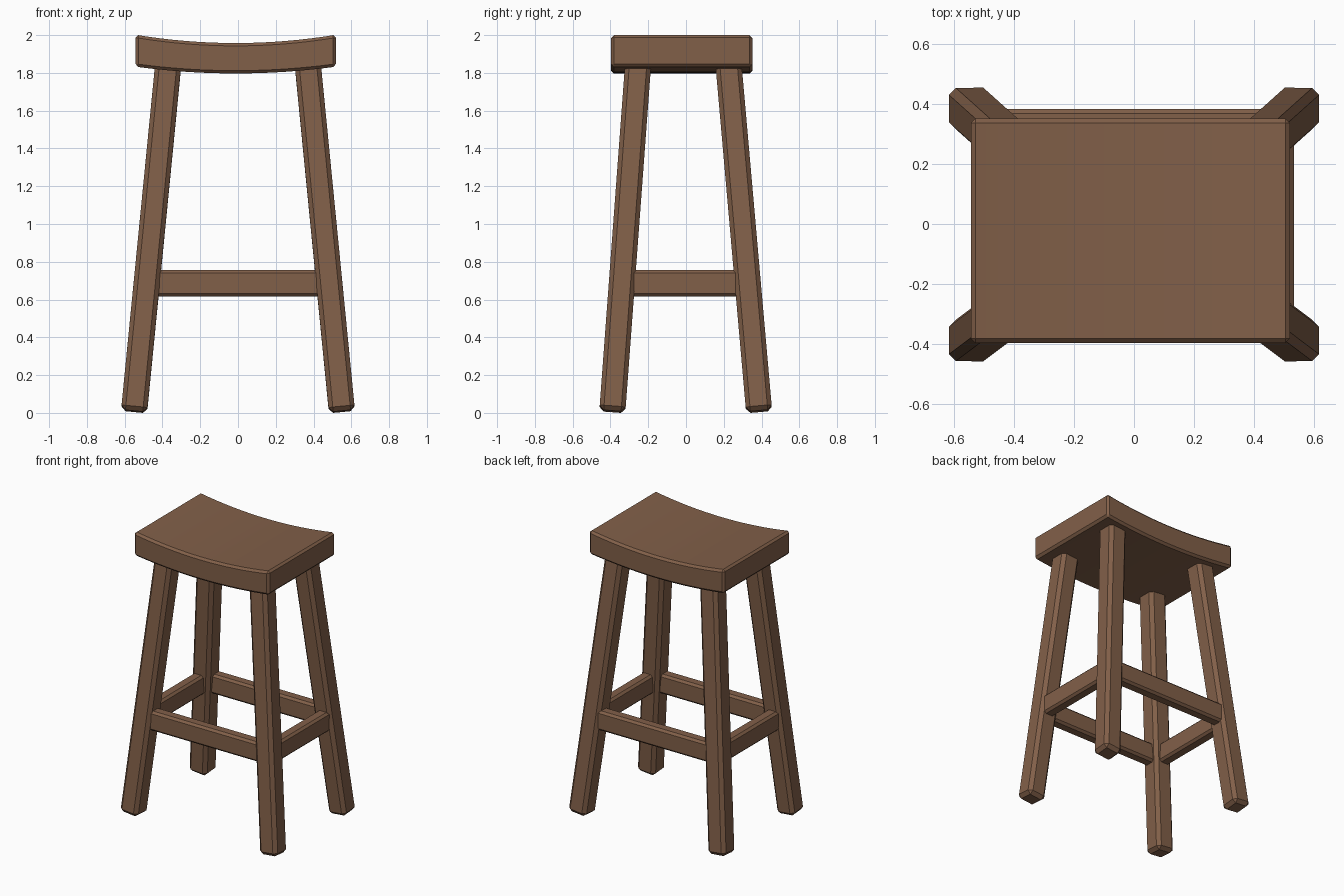
import bpy, bmesh, math
from mathutils import Vector, Matrix

if "Cube" in bpy.data.objects:
    bpy.data.objects.remove(bpy.data.objects["Cube"])

wood = bpy.data.materials.new("brown wood")
wood.diffuse_color = (0.222, 0.116, 0.066, 1)
wood.use_nodes = True
wood.node_tree.nodes["Principled BSDF"].inputs["Base Color"].default_value = wood.diffuse_color


def bevel_sharp(bm, width):
    """Chamfer every hard edge with one flat facet."""
    edges = [e for e in bm.edges if e.calc_face_angle(0) > math.radians(40)]
    bmesh.ops.bevel(bm, geom=edges, offset=width, segments=1,
                    affect='EDGES', clamp_overlap=True)


def finish(bm, name):
    bmesh.ops.recalc_face_normals(bm, faces=bm.faces)
    me = bpy.data.meshes.new(name)
    bm.to_mesh(me)
    bm.free()
    me.materials.append(wood)
    ob = bpy.data.objects.new(name, me)
    bpy.context.collection.objects.link(ob)
    return ob


def box(size):
    bm = bmesh.new()
    bmesh.ops.create_cube(bm, size=1, matrix=Matrix.Diagonal((*size, 1)))
    return bm


# Saddle seat: curved profile in x-z, extruded along y
bm = bmesh.new()
cx, half, n = -0.012, 0.531, 16
ts = [-1 + 2 * i / n for i in range(n + 1)]
lower = [(cx + half * t, 1.797 + 0.036 * t * t) for t in ts]
upper = [(cx + half * t, 1.958 + 0.044 * t * t) for t in reversed(ts)]
face = bm.faces.new([bm.verts.new((x, -0.397, z)) for x, z in lower + upper])
ext = bmesh.ops.extrude_face_region(bm, geom=[face])
bmesh.ops.translate(bm, vec=(0, 0.749, 0),
                    verts=[v for v in ext["geom"] if isinstance(v, bmesh.types.BMVert)])
bmesh.ops.recalc_face_normals(bm, faces=bm.faces)
bevel_sharp(bm, 0.015)
seat = finish(bm, "seat")
bpy.context.view_layer.objects.active = seat
seat.select_set(True)
bpy.ops.object.shade_smooth_by_angle(angle=math.radians(20))


# Splayed, chamfered legs
def leg(name, foot, top):
    foot, top = Vector(foot), Vector(top)
    up = (top - foot).normalized()
    side = (Vector((1, 0, 0)) - up * up.x).normalized()
    rot = Matrix((side, up.cross(side), up)).transposed().to_4x4()
    bm = box((0.138, 0.138, (top - foot).length))
    bevel_sharp(bm, 0.023)
    bm.transform(Matrix.Translation((foot + top) / 2) @ rot)
    low = min(v.co.z for v in bm.verts)
    bmesh.ops.translate(bm, vec=(0, 0, -low), verts=bm.verts)
    finish(bm, name)


for sx, side in ((-1, "left"), (1, "right")):
    leg(f"front_{side}_leg", (sx * 0.55, -0.39, 0), (sx * 0.367, -0.252, 1.86))
    leg(f"back_{side}_leg", (sx * 0.55, 0.387, 0), (sx * 0.367, 0.223, 1.86))


# Foot rails joining the legs
def rail(name, centre, size):
    bm = box(size)
    bevel_sharp(bm, 0.015)
    bmesh.ops.translate(bm, vec=centre, verts=bm.verts)
    finish(bm, name)


rail("front_rail", (0, -0.345, 0.686), (0.93, 0.083, 0.139))
rail("back_rail", (0, 0.342, 0.686), (0.93, 0.083, 0.139))
rail("left_rail", (-0.492, 0, 0.686), (0.083, 0.63, 0.139))
rail("right_rail", (0.492, 0, 0.686), (0.083, 0.63, 0.139))
